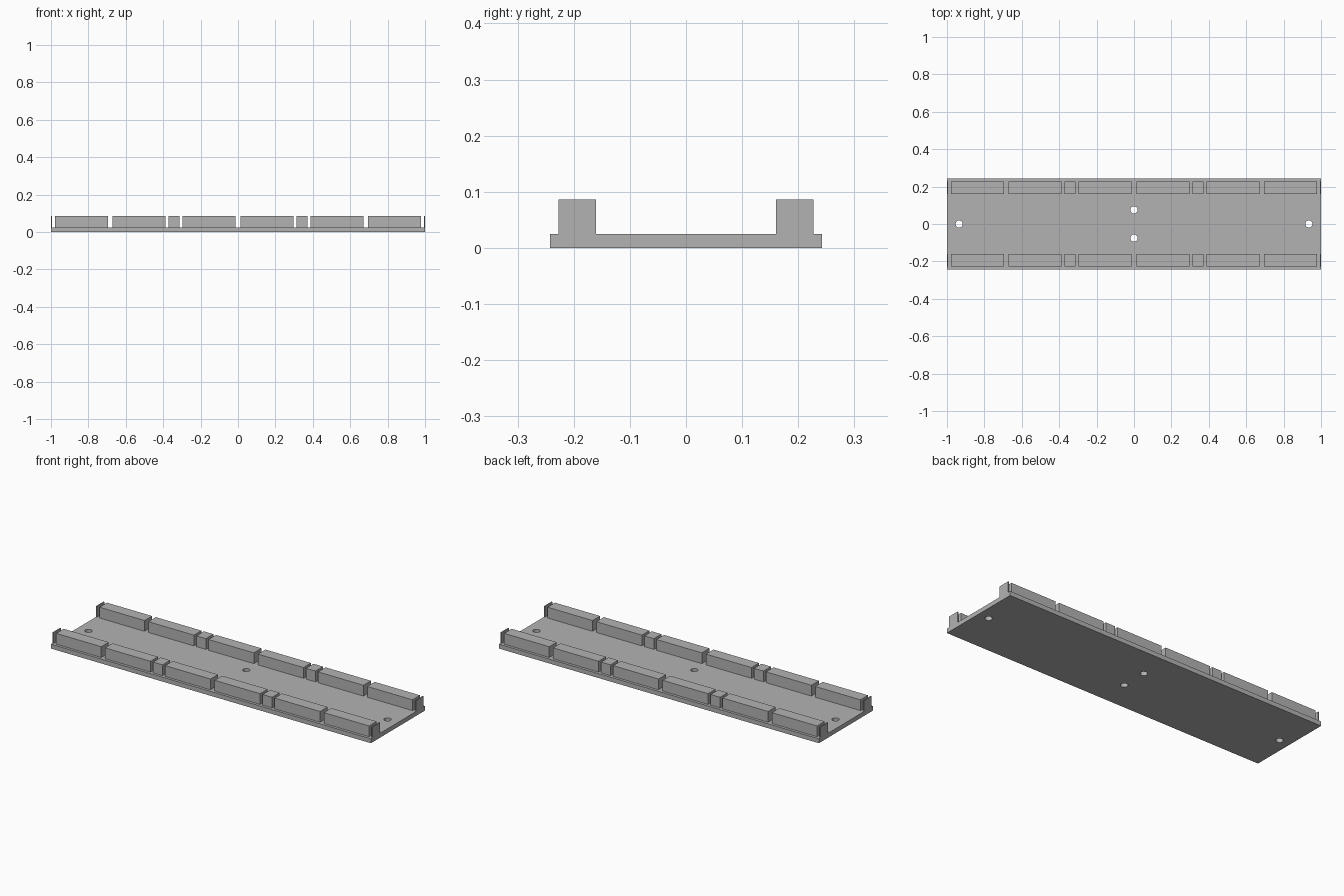
import bpy

cube = bpy.data.objects.get("Cube")
if cube:
    bpy.data.objects.remove(cube, do_unlink=True)

grey = bpy.data.materials.new("plain grey")
grey.use_nodes = True
colour = (0.45, 0.45, 0.45, 1)
grey.diffuse_color = colour
grey.node_tree.nodes["Principled BSDF"].inputs["Base Color"].default_value = colour


def box(name, x, y, z):
    """Box spanning the given (low, high) ranges."""
    spans = (x, y, z)
    bpy.ops.mesh.primitive_cube_add(size=1)
    ob = bpy.context.object
    ob.name = name
    ob.location = [(a + b) / 2 for a, b in spans]
    ob.scale = [b - a for a, b in spans]
    bpy.ops.object.transform_apply(location=True, scale=True)
    ob.data.materials.append(grey)
    return ob


BASE_TOP, RAIL_TOP = 0.025, 0.086
RAIL_IN, RAIL_OUT = 0.16, 0.227

# Base plate with four through holes
base = box("base_plate", (-1, 1), (-0.242, 0.242), (0, BASE_TOP))
for x, y in ((-0.935, 0), (0.935, 0), (0, 0.075), (0, -0.075)):
    bpy.ops.mesh.primitive_cylinder_add(vertices=32, radius=0.019, depth=0.2,
                                        location=(x, y, 0))
    cutter = bpy.context.object
    cutter.data.materials.append(grey)
    cutter.hide_render = True
    cut = base.modifiers.new("hole", "BOOLEAN")
    cut.operation = "DIFFERENCE"
    cut.solver = "EXACT"
    cut.object = cutter
    bpy.context.view_layer.objects.active = base
    bpy.ops.object.modifier_apply(modifier=cut.name)
    bpy.data.objects.remove(cutter, do_unlink=True)

# Rail segments, mirrored to all four quarters
segments = {
    "inner_rail": (0.013, 0.297),
    "short_block": (0.313, 0.372),
    "middle_rail": (0.388, 0.672),
    "outer_rail": (0.696, 0.978),
    "end_tab": (0.994, 1.0),
}
for depth, sy in (("front", -1), ("back", 1)):
    for side, sx in (("right", -1), ("left", 1)):
        for name, span in segments.items():
            box(f"{depth}_{side}_{name}",
                sorted(sx * v for v in span),
                sorted(sy * v for v in (RAIL_IN, RAIL_OUT)),
                (BASE_TOP, RAIL_TOP))
